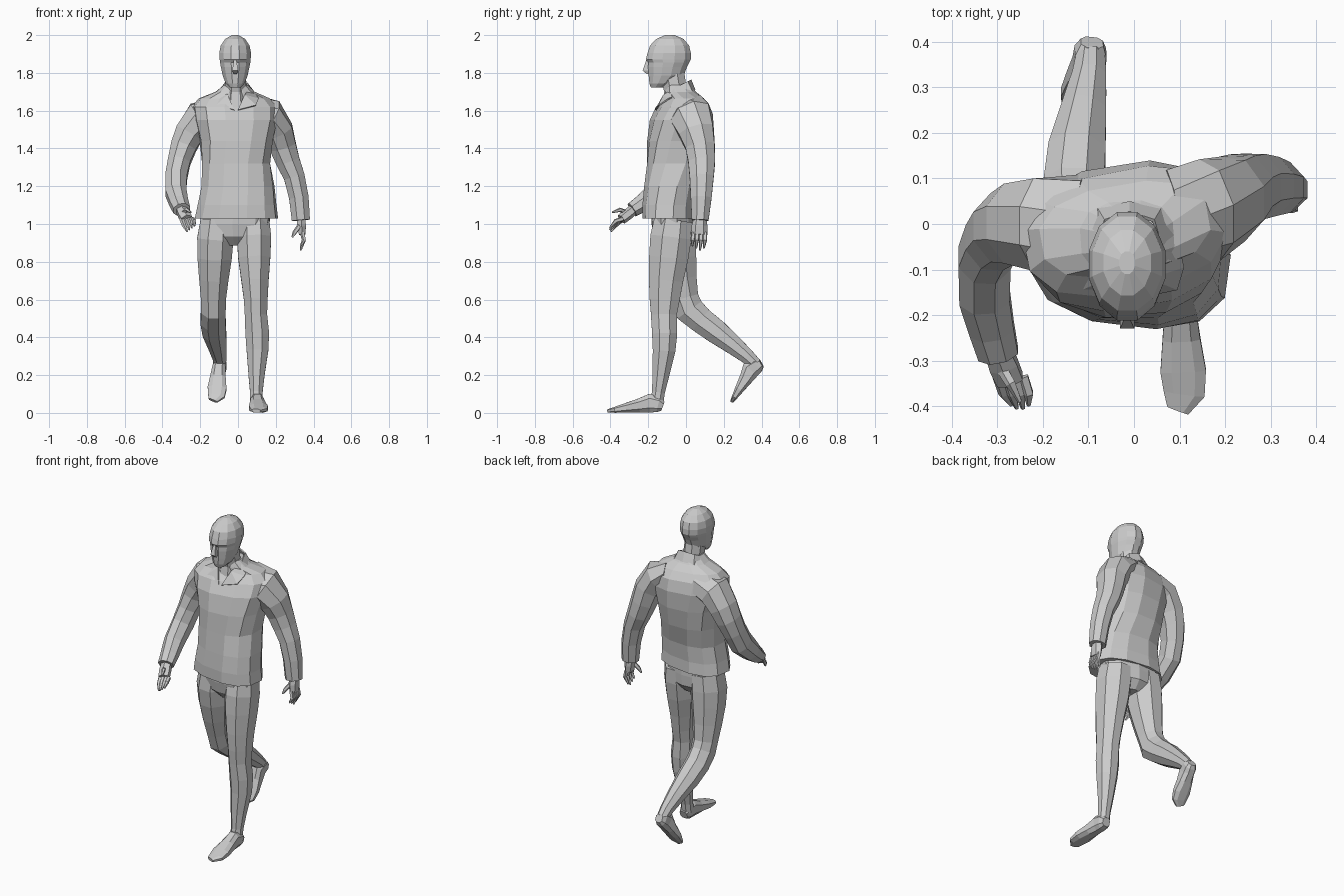
import bpy, bmesh, math
from mathutils import Vector, Matrix


def finish(name, bm):
    bmesh.ops.recalc_face_normals(bm, faces=bm.faces)
    me = bpy.data.meshes.new(name)
    bm.to_mesh(me)
    bm.free()
    ob = bpy.data.objects.new(name, me)
    bpy.context.collection.objects.link(ob)
    return ob


def loft(name, rings, n=8, flat=False, p=1.0, matrix=None):
    """rings: (x, y, z, side radius, front radius[, twist in degrees])"""
    bm = bmesh.new()
    pts = [Vector(r[:3]) for r in rings]
    loops = []
    for i, r in enumerate(rings):
        t = (pts[min(i + 1, len(pts) - 1)] - pts[max(i - 1, 0)]).normalized()
        if flat:
            t = Vector((0, 0, 1))
        side = Vector((1, 0, 0)) - t * t.x
        side.normalize()
        fwd = t.cross(side)
        if len(r) > 5:
            rot = Matrix.Rotation(math.radians(r[5]), 3, t)
            side, fwd = rot @ side, rot @ fwd
        loop = []
        for k in range(n):
            a = 2 * math.pi * (k + 0.5) / n
            c, s = math.cos(a), math.sin(a)
            c = math.copysign(abs(c) ** p, c)
            s = math.copysign(abs(s) ** p, s)
            loop.append(bm.verts.new(pts[i] + side * r[3] * c + fwd * r[4] * s))
        loops.append(loop)
    for a, b in zip(loops, loops[1:]):
        for k in range(n):
            bm.faces.new((a[k], a[(k + 1) % n], b[(k + 1) % n], b[k]))
    bm.faces.new(loops[0])
    bm.faces.new(loops[-1])
    if matrix:
        bm.transform(matrix)
    return finish(name, bm)


# Shirt body, hips and shoulders twisted against each other
loft("shirt", [
    (-0.008, -0.085, 1.03, 0.222, 0.140, -8),
    (-0.005, -0.087, 1.10, 0.210, 0.140, -7),
    (0.0, -0.078, 1.20, 0.195, 0.142, -5),
    (-0.01, -0.055, 1.32, 0.185, 0.155, 0),
    (-0.01, -0.040, 1.44, 0.195, 0.165, 5),
    (-0.015, -0.026, 1.55, 0.222, 0.160, 9),
    (-0.02, -0.016, 1.62, 0.228, 0.135, 11),
    (-0.02, -0.012, 1.665, 0.190, 0.100, 10),
    (-0.015, -0.03, 1.70, 0.105, 0.082, 4),
    (-0.012, -0.04, 1.735, 0.065, 0.065, 0)], n=12, flat=True, p=0.8)

# Sleeves with cuffs
loft("left_sleeve", [
    (0.08, 0.015, 1.58, 0.085, 0.125),
    (0.165, 0.03, 1.565, 0.098, 0.118),
    (0.215, 0.055, 1.49, 0.084, 0.100),
    (0.238, 0.075, 1.41, 0.076, 0.084),
    (0.265, 0.083, 1.33, 0.068, 0.077),
    (0.298, 0.083, 1.25, 0.060, 0.069),
    (0.322, 0.080, 1.14, 0.056, 0.060),
    (0.333, 0.075, 1.02, 0.052, 0.048)])
loft("right_sleeve", [
    (-0.11, -0.005, 1.58, 0.085, 0.120),
    (-0.20, 0.0, 1.56, 0.098, 0.110),
    (-0.258, 0.0, 1.48, 0.083, 0.095),
    (-0.288, -0.01, 1.41, 0.074, 0.084),
    (-0.312, -0.035, 1.33, 0.064, 0.076),
    (-0.328, -0.075, 1.245, 0.062, 0.076),
    (-0.328, -0.16, 1.165, 0.060, 0.062),
    (-0.312, -0.23, 1.11, 0.053, 0.051),
    (-0.298, -0.285, 1.075, 0.048, 0.042)])

# Collar: mirrored folded flaps
inner = [(0, 0.028, 1.765), (0.055, 0.01, 1.755), (0.075, -0.06, 1.72), (0.045, -0.12, 1.685), (0.010, -0.165, 1.605)]
outer = [(0, 0.05, 1.71), (0.070, 0.035, 1.70), (0.105, -0.03, 1.69), (0.120, -0.095, 1.665), (0.105, -0.145, 1.63)]
bm = bmesh.new()
for s in (1, -1):
    rows = [[bm.verts.new((-0.01 + s * x, y, z)) for x, y, z in row] for row in (inner, outer)]
    for i in range(3):
        bm.faces.new((rows[0][i], rows[0][i + 1], rows[1][i + 1], rows[1][i]))
    bm.faces.new((rows[0][3], rows[1][4], rows[1][3]))
    bm.faces.new((rows[0][3], rows[0][4], rows[1][4]))
bmesh.ops.remove_doubles(bm, verts=bm.verts, dist=0.001)
collar = finish("collar", bm)
solid = collar.modifiers.new("thickness", 'SOLIDIFY')
solid.thickness = 0.008

# Neck and head
loft("neck", [
    (-0.012, -0.05, 1.62, 0.075, 0.085),
    (-0.012, -0.055, 1.70, 0.060, 0.065),
    (-0.014, -0.075, 1.80, 0.060, 0.072)], flat=True)
loft("head", [
    (-0.015, -0.155, 1.722, 0.030, 0.032),
    (-0.015, -0.130, 1.745, 0.052, 0.066),
    (-0.015, -0.105, 1.785, 0.068, 0.096),
    (-0.015, -0.098, 1.83, 0.078, 0.106),
    (-0.015, -0.091, 1.855, 0.083, 0.112),
    (-0.015, -0.093, 1.872, 0.085, 0.123),
    (-0.015, -0.089, 1.905, 0.087, 0.119),
    (-0.015, -0.087, 1.945, 0.079, 0.107),
    (-0.015, -0.085, 1.98, 0.054, 0.074),
    (-0.015, -0.085, 2.0, 0.018, 0.026)], n=12, flat=True)
loft("nose", [
    (-0.015, -0.198, 1.793, 0.012, 0.012),
    (-0.015, -0.200, 1.812, 0.022, 0.042),
    (-0.015, -0.198, 1.868, 0.010, 0.018)], n=4, flat=True)

# Trousers
loft("pelvis", [
    (-0.012, -0.06, 0.885, 0.050, 0.065, -5),
    (-0.015, -0.063, 0.935, 0.150, 0.108, -6),
    (-0.015, -0.068, 1.00, 0.185, 0.115, -7),
    (-0.01, -0.07, 1.06, 0.190, 0.115, -7)], n=10, flat=True, p=0.85)
loft("left_leg", [
    (0.082, -0.068, 1.02, 0.090, 0.108),
    (0.085, -0.080, 0.93, 0.098, 0.118),
    (0.086, -0.092, 0.82, 0.092, 0.112),
    (0.090, -0.106, 0.70, 0.078, 0.098),
    (0.094, -0.113, 0.60, 0.068, 0.086),
    (0.095, -0.117, 0.52, 0.064, 0.074),
    (0.102, -0.113, 0.42, 0.068, 0.072),
    (0.103, -0.116, 0.33, 0.062, 0.065),
    (0.098, -0.133, 0.20, 0.046, 0.048),
    (0.097, -0.146, 0.11, 0.036, 0.037),
    (0.097, -0.155, 0.05, 0.036, 0.038)])
loft("right_leg", [
    (-0.110, -0.055, 1.02, 0.095, 0.108),
    (-0.120, -0.055, 0.92, 0.104, 0.116),
    (-0.124, -0.045, 0.82, 0.098, 0.108),
    (-0.128, -0.028, 0.71, 0.084, 0.092),
    (-0.130, -0.006, 0.61, 0.072, 0.078),
    (-0.130, 0.018, 0.545, 0.070, 0.084),
    (-0.132, 0.080, 0.490, 0.072, 0.074),
    (-0.125, 0.160, 0.430, 0.068, 0.069),
    (-0.110, 0.250, 0.360, 0.053, 0.055),
    (-0.098, 0.325, 0.298, 0.040, 0.042),
    (-0.095, 0.367, 0.258, 0.034, 0.036)])

# Feet, heel at the origin and toes toward -y
foot = [
    (0, 0.0, 0.035, 0.026, 0.026),
    (0, -0.025, 0.044, 0.037, 0.044),
    (0, -0.07, 0.052, 0.037, 0.052),
    (0.002, -0.13, 0.038, 0.044, 0.038),
    (0.006, -0.20, 0.026, 0.053, 0.026),
    (0.008, -0.25, 0.017, 0.048, 0.017),
    (-0.006, -0.287, 0.011, 0.026, 0.010)]
loft("left_foot", foot, p=0.75, matrix=Matrix.Translation((0.102, -0.122, 0)))
loft("right_foot", foot, p=0.75,
     matrix=Matrix.Translation((-0.092, 0.424, 0.240)) @ Matrix.Rotation(math.radians(47), 4, 'X')
     @ Matrix.Rotation(math.radians(-8), 4, 'Z') @ Matrix.Scale(0.88, 4, (0, 1, 0)))


# Hands: palm and tapered fingers
def hand(prefix, palm, fingers):
    loft(prefix + "_palm", palm, n=6)
    for i, (base, mid, tip) in enumerate(fingers):
        loft(f"{prefix}_finger_{i + 1}", [(*base, .013, .013), (*mid, .012, .012), (*tip, .005, .005)], n=5)


hand("left_hand", [
    (0.333, 0.075, 1.04, 0.026, 0.032),
    (0.337, 0.072, 0.99, 0.026, 0.042),
    (0.340, 0.070, 0.945, 0.020, 0.044)],
    [((0.340, 0.07 + d, 0.955), (0.350, 0.068 + d * 1.1, 0.915), (0.332, 0.064 + d, 0.860 + abs(d - .01) * .6))
     for d in (-0.03, -0.01, 0.01, 0.03)]
    + [((0.325, 0.05, 0.99), (0.300, 0.035, 0.955), (0.287, 0.030, 0.93))])
hand("right_hand", [
    (-0.300, -0.275, 1.078, 0.032, 0.028),
    (-0.286, -0.310, 1.050, 0.036, 0.030),
    (-0.272, -0.342, 1.025, 0.034, 0.028)],
    [((-0.27 + d, -0.335, 1.027), (-0.258 + d, -0.372, 1.005 + d * .4), (-0.250 + d * .7, -0.408 + abs(d) * .4, 0.975 + d * .5))
     for d in (-0.028, -0.010, 0.009, 0.027)]
    + [((-0.295, -0.31, 1.06), (-0.270, -0.35, 1.075), (-0.250, -0.390, 1.062))])
